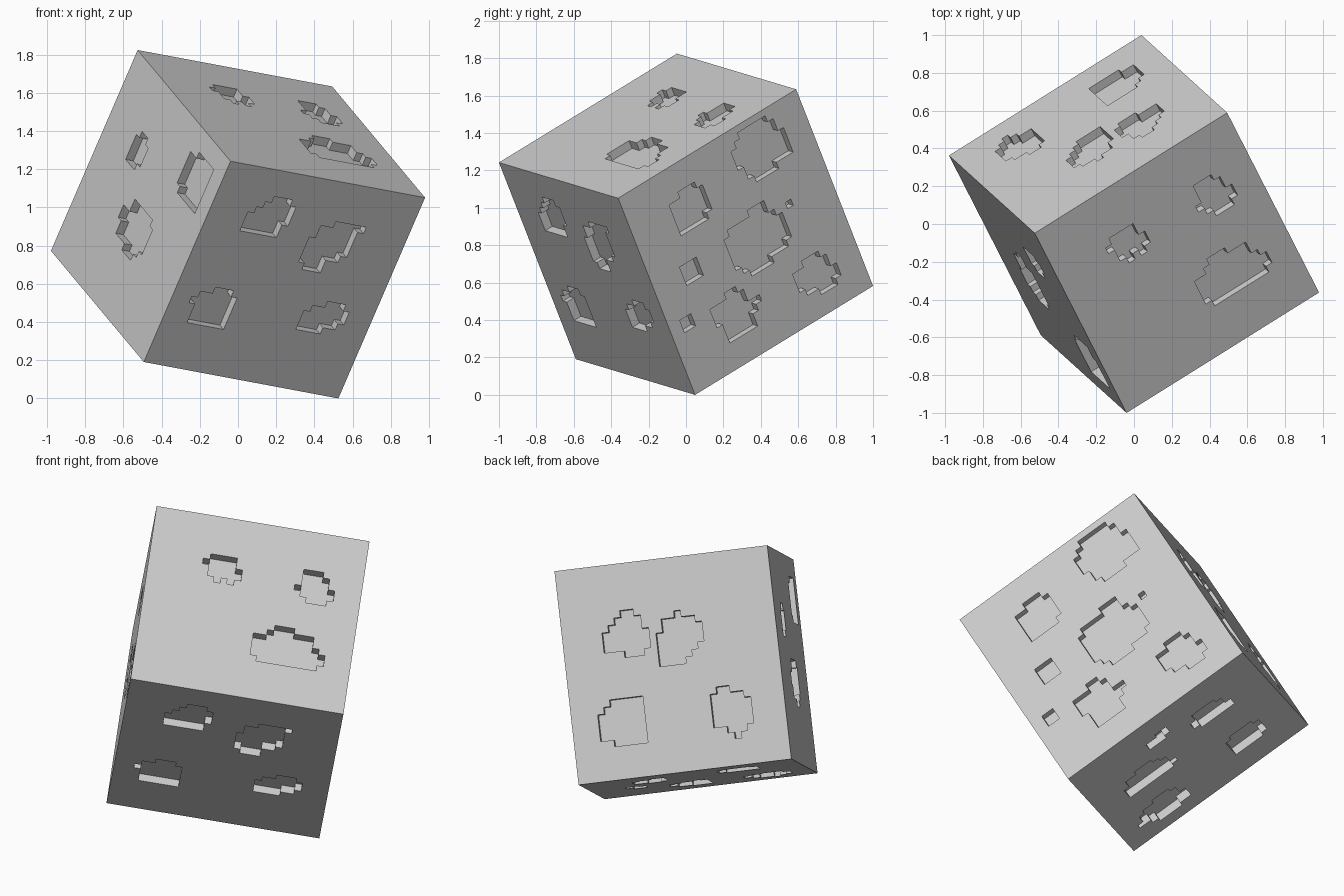
import bpy
import bmesh
from mathutils import Matrix, Vector

SIDE, CELLS, DEPTH = 1.217, 32, 0.048
CELL = SIDE / CELLS
X, Y, Z = Vector((1, 0, 0)), Vector((0, 1, 0)), Vector((0, 0, 1))

# Pits for each side: outward direction, column direction, row direction,
# then (first column, first row, stamp), with stamp rows split by slashes.
SIDES = [
    (X, Y, -Z, [
        (19, 1, "..#####/.#######/########/#########/#########/.########/.########/..####"),
        (7, 4, "..###/######/######/######/######/#####"),
        (5, 14, "###/###/###"),
        (2, 21, "##/##"),
        (24, 14, "#"),
        (13, 12, ".....###/.#######/#########/##########/##########/##########/##########/.########/..####"),
        (21, 23, "..###/######/######/#######/.######/...###"),
        (7, 21, "...##/######/######/########/.######/.#####/.#####"),
    ]),
    (Z, X, Y, [
        (17, 7, ".#########/###########/###########/##########/#########/..#######/...###"),
        (8, 20, "..#.#/.#####/.#####/#####/.####"),
        (22, 19, "..###/.#####/######/.####/.####/.###"),
    ]),
    (-Y, X, -Z, [
        (6, 4, "...###/..#####/.######/#######/######/######"),
        (17, 6, "...#####/.######/.######/#######/#######/######/####/.###"),
        (3, 19, "...###/.######/#######/.######/.######/.######"),
        (21, 18, "...###/.######/#######/######/####"),
    ]),
    (Y, -X, -Z, [
        (6, 7, "...##/..####/.#####/#######/#######/#######/...###"),
        (14, 8, "...#/.#####/.######/#######/#######/######/#####/####"),
        (4, 20, "..#####/.######/#######/#######/#######/#######/..#####"),
        (21, 20, ".##/#####/######/######/######/######/..###/...#"),
    ]),
    (-X, Y, -Z, [
        (20, 8, ".##/####/####/####/.###"),
        (3, 3, "#####/#######/#######/#######/#######/#######/######"),
        (11, 16, ".######/#######/#########/#########/########/.#######/..###"),
    ]),
    (-Z, Y, -X, [
        (12, 5, "..##/####/###"),
        (19, 7, ".####/.#####/######/#######/.######"),
        (21, 20, ".####/######/######/######/######/#####"),
        (5, 11, "...###/.######/.#######/########/#########/########"),
        (3, 22, "....###/..######/.#######/.########/#########/..#######/...####"),
    ]),
]


def key(point):
    return tuple(round(c * 2) for c in point)


def stamp_cells(out, across, along, col, row, stamp):
    """Give the position, in cell units, of each filled cell of a stamp."""
    corner = (out - across - along) * (CELLS / 2)
    for j, line in enumerate(stamp.split("/")):
        for i, mark in enumerate(line):
            if mark == "#":
                yield key(corner + across * (col + i + 0.5) + along * (row + j + 0.5))


# Gridded block
bm = bmesh.new()
bmesh.ops.create_cube(bm, size=SIDE)
bmesh.ops.subdivide_edges(bm, edges=bm.edges[:], cuts=CELLS - 1, use_grid_fill=True)
cell_face = {key(f.calc_center_median() / CELL): f for f in bm.faces}

# Sunken stepped pits
for out, across, along, pits in SIDES:
    for pit in pits:
        faces = [cell_face[k] for k in stamp_cells(out, across, along, *pit)]
        made = bmesh.ops.extrude_face_region(bm, geom=faces)["geom"]
        floor = [g for g in made if isinstance(g, bmesh.types.BMVert)]
        bmesh.ops.translate(bm, verts=floor, vec=-out * DEPTH)
        left_over = [f for f in faces if f.is_valid]
        if left_over:
            bmesh.ops.delete(bm, geom=left_over, context="FACES")
bmesh.ops.recalc_face_normals(bm, faces=bm.faces[:])

# Tilt the block onto its lowest corner
u = Vector((1.015, 0.635, -0.19)).normalized()
v = Vector((-0.49, 0.955, 0.585))
v = (v - u * v.dot(u)).normalized()
tilt = Matrix((u, v, u.cross(v))).transposed()
bm.transform(tilt.to_4x4())
lowest = min(vert.co.z for vert in bm.verts)
bmesh.ops.translate(bm, verts=bm.verts[:], vec=-Z * lowest)

# Stone material and object
default = bpy.data.objects.get("Cube")
if default:
    bpy.data.objects.remove(default, do_unlink=True)
mat = bpy.data.materials.new("grey_stone")
mat.use_nodes = True
grey = (0.6, 0.6, 0.6, 1)
mat.diffuse_color = grey
mat.node_tree.nodes["Principled BSDF"].inputs["Base Color"].default_value = grey

mesh = bpy.data.meshes.new("cratered_block")
bm.to_mesh(mesh)
bm.free()
mesh.materials.append(mat)
block = bpy.data.objects.new("cratered_block", mesh)
bpy.context.scene.collection.objects.link(block)
